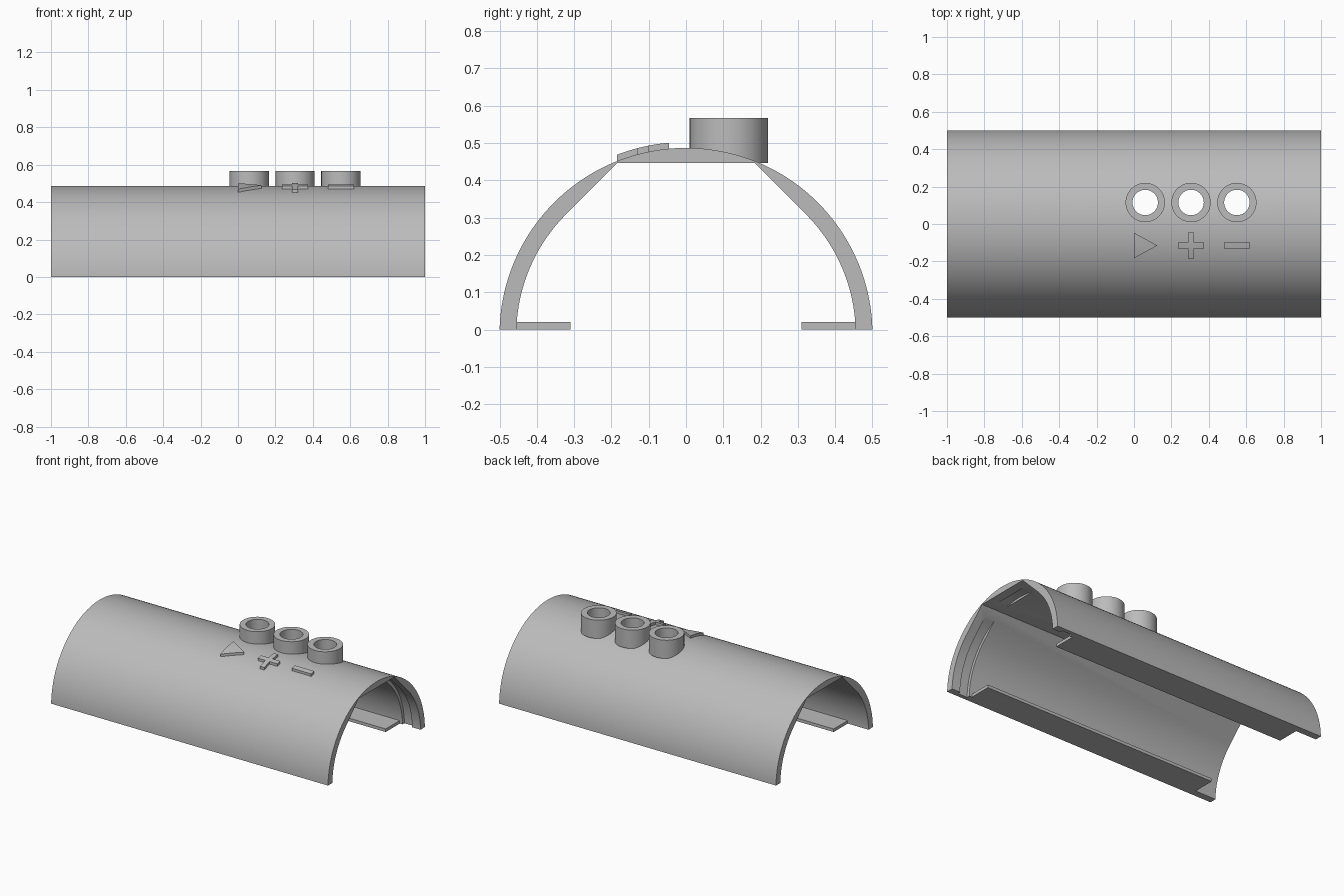
import bpy, bmesh, math

if "Cube" in bpy.data.objects:
    bpy.data.objects.remove(bpy.data.objects["Cube"])

grey = bpy.data.materials.new("plain grey")
grey.use_nodes = True
grey.diffuse_color = (0.5, 0.5, 0.5, 1)
grey.node_tree.nodes["Principled BSDF"].inputs["Base Color"].default_value = (0.5, 0.5, 0.5, 1)

CZ = -0.013          # height of the tube axis
R_OUT, R_IN = 0.5, 0.455
ROOF = 0.447         # flat underside of the crown


def prism(name, points, axis, lo, hi):
    """Extrude a closed outline: (y, z) along X or (x, y) along Z."""
    bm = bmesh.new()
    place = (lambda p: (lo, p[0], p[1])) if axis == "X" else (lambda p: (p[0], p[1], lo))
    face = bm.faces.new([bm.verts.new(place(p)) for p in points])
    new = bmesh.ops.extrude_face_region(bm, geom=[face])["geom"]
    step = (hi - lo, 0, 0) if axis == "X" else (0, 0, hi - lo)
    bmesh.ops.translate(bm, vec=step, verts=[v for v in new if isinstance(v, bmesh.types.BMVert)])
    bmesh.ops.recalc_face_normals(bm, faces=bm.faces)
    mesh = bpy.data.meshes.new(name)
    bm.to_mesh(mesh)
    bm.free()
    mesh.materials.append(grey)
    obj = bpy.data.objects.new(name, mesh)
    bpy.context.collection.objects.link(obj)
    return obj


def circle(cx, cy, r, n=96):
    return [(cx + r * math.cos(math.tau * i / n), cy + r * math.sin(math.tau * i / n)) for i in range(n)]


def activate(obj):
    bpy.ops.object.select_all(action="DESELECT")
    obj.select_set(True)
    bpy.context.view_layer.objects.active = obj


def boolean(obj, cutter, operation):
    """Apply a boolean and discard the helper."""
    mod = obj.modifiers.new("cut", "BOOLEAN")
    mod.operation, mod.solver, mod.object = operation, "EXACT", cutter
    cutter.hide_render = True
    activate(obj)
    bpy.ops.object.modifier_apply(modifier=mod.name)
    bpy.data.objects.remove(cutter)


def smooth(obj):
    activate(obj)
    bpy.ops.object.shade_smooth_by_angle(angle=math.radians(25))


def arc(r, a0, a1, n):
    return [(r * math.cos(a0 + (a1 - a0) * i / n), CZ + r * math.sin(a0 + (a1 - a0) * i / n))
            for i in range(n + 1)]


# Half-tube shell with a chamfered, flat-topped inside
start_out, start_in = math.asin(-CZ / R_OUT), math.asin(-CZ / R_IN)
outer = arc(R_OUT, start_out, math.pi - start_out, 96)
inner = arc(R_IN, start_in, math.pi / 4, 32)
inner.append((R_IN * math.sqrt(2) - (ROOF - CZ), ROOF))
profile = outer + [(-y, z) for y, z in inner] + inner[::-1]
shell = prism("half_tube_shell", profile, "X", -1, 1)

# End-plate groove inside the left end
boolean(shell, prism("groove_cutter", circle(0, CZ, 0.475), "X", 0.87, 0.94), "DIFFERENCE")

# Button collars, open right through the shell
for i, name in enumerate(("play", "plus", "minus")):
    x, y = 0.06 + 0.245 * i, 0.115
    collar = prism(name + "_button_collar", circle(x, y, 0.105, 64), "Z", ROOF, 0.567)
    for part in (shell, collar):
        boolean(part, prism("hole_cutter", circle(x, y, 0.068, 64), "Z", 0.3, 0.7), "DIFFERENCE")
    smooth(collar)
smooth(shell)

# Raised symbols whose tops follow the tube curve
w, t = 0.07, 0.015
px, mx, sy = 0.305, 0.55, -0.115
plus, arm = [], [(w, -t), (w, t), (t, t)]
for _ in range(4):
    plus += [(px + x, sy + y) for x, y in arm]
    arm = [(-y, x) for x, y in arm]
symbols = {
    "play_symbol": [(0.0, sy - 0.068), (0.125, sy), (0.0, sy + 0.068)],
    "plus_symbol": plus,
    "minus_symbol": [(mx - w, sy - t), (mx + w, sy - t), (mx + w, sy + t), (mx - w, sy + t)],
}
for name, outline in symbols.items():
    symbol = prism(name, outline, "Z", 0.449, 0.6)
    boolean(symbol, prism("curve_cutter", circle(0, CZ, 0.516, 128), "X", -1, 1), "INTERSECT")
    smooth(symbol)

# Inward ledges along both lower edges
for name, s in (("front_ledge", -1), ("back_ledge", 1)):
    prism(name, [(s * 0.31, 0), (s * 0.46, 0), (s * 0.46, 0.02), (s * 0.31, 0.02)], "X", -0.85, 0.85)
